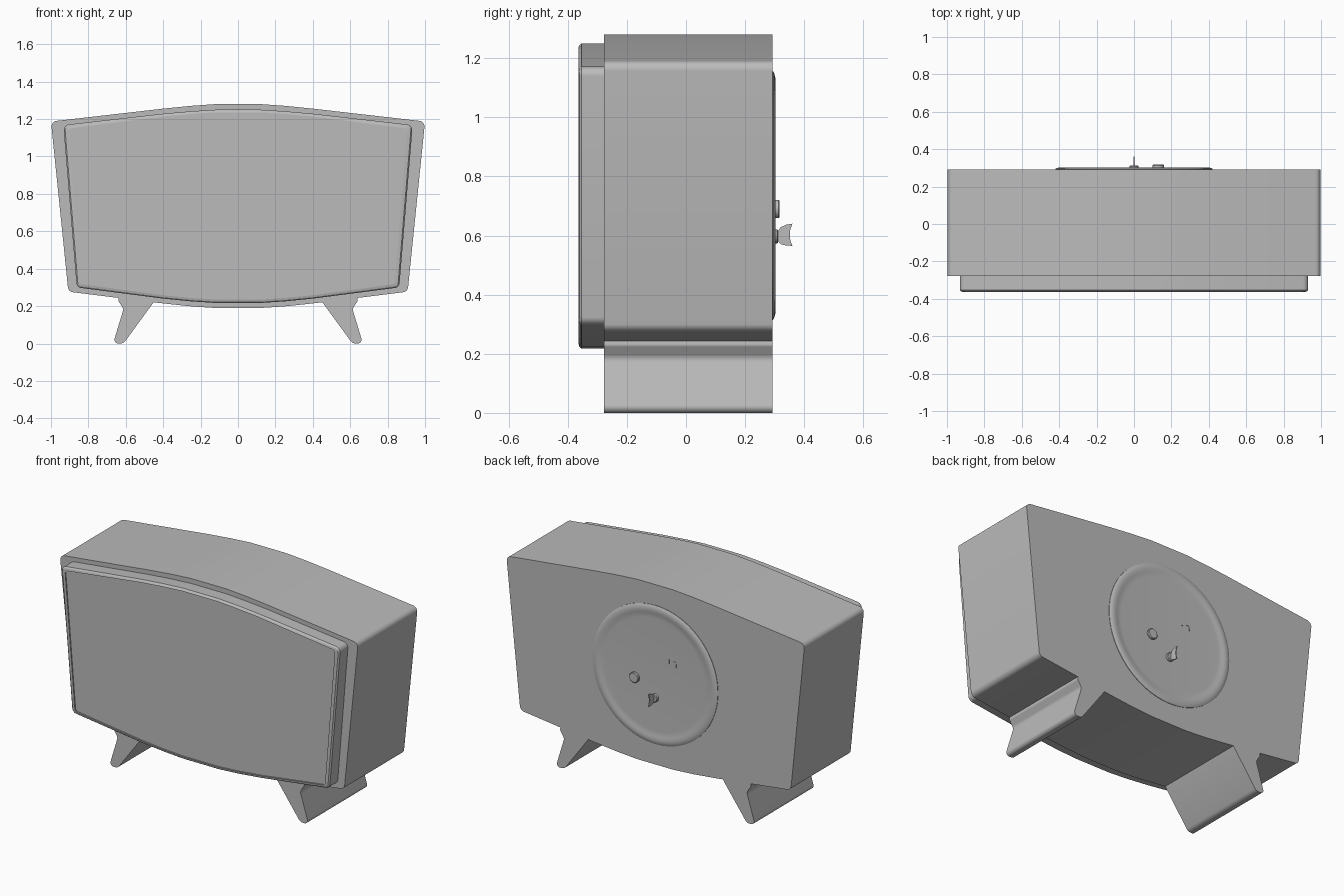
import bpy, bmesh, math
from mathutils import Vector, Matrix

if "Cube" in bpy.data.objects:
    bpy.data.objects.remove(bpy.data.objects["Cube"])

grey = bpy.data.materials.new("plain_grey")
grey.use_nodes = True
GREY = (0.5, 0.5, 0.5, 1)
grey.diffuse_color = GREY
grey.node_tree.nodes["Principled BSDF"].inputs["Base Color"].default_value = GREY


def finish(name, bm, angle=30):
    bmesh.ops.recalc_face_normals(bm, faces=bm.faces)
    mesh = bpy.data.meshes.new(name)
    bm.to_mesh(mesh)
    bm.free()
    mesh.materials.append(grey)
    ob = bpy.data.objects.new(name, mesh)
    bpy.context.collection.objects.link(ob)
    bpy.ops.object.select_all(action='DESELECT')
    bpy.context.view_layer.objects.active = ob
    ob.select_set(True)
    bpy.ops.object.shade_smooth_by_angle(angle=math.radians(angle))
    return ob


def fillet(points, segs=6):
    """Round each (x, z, radius) corner of a closed outline."""
    out = []
    for i, (x, z, r) in enumerate(points):
        p = Vector((x, z))
        if not r:
            out.append(p)
            continue
        a = (Vector(points[i - 1][:2]) - p).normalized()
        b = (Vector(points[(i + 1) % len(points)][:2]) - p).normalized()
        half = a.angle(b) / 2
        centre = p + (a + b).normalized() * r / math.sin(half)
        reach = r / math.tan(half)
        s, e = p + a * reach - centre, p + b * reach - centre
        for k in range(segs + 1):
            t = k / segs
            out.append(centre + (s * (1 - t) + e * t).normalized() * r)
    return out


def case_outline(xt, zt, xb, zb, crown, belly, r):
    """Tapered box outline with a bowed top and bottom."""
    half = [(0.12, crown, 0)]
    half += [(x, crown - (crown - zt) * f, 0) for x, f in ((0.25, 0.1), (0.4, 0.26))]
    half += [(xt, zt, r), (xb, zb, r)]
    half += [(x, belly + (zb - belly) * f, 0) for x, f in ((0.4, 0.28), (0.25, 0.1), (0.12, 0))]
    return fillet(half + [(-x, z, q) for x, z, q in reversed(half)])


def loft(name, loops, angle=30):
    """Skin a run of (y, outline) loops and cap both ends."""
    bm = bmesh.new()
    rings = [[bm.verts.new((p.x, y, p.y)) for p in loop] for y, loop in loops]
    for a, b in zip(rings, rings[1:]):
        for i in range(len(a)):
            bm.faces.new((a[i - 1], a[i], b[i], b[i - 1]))
    bm.faces.new(rings[0])
    bm.faces.new(rings[-1])
    return finish(name, bm, angle)


def lathe(name, profile, x, z, segs=64):
    """Spin (radius, y) points about a front-to-back axis."""
    circle = [Vector((math.cos(k * math.tau / segs), math.sin(k * math.tau / segs)))
              for k in range(segs)]
    return loft(name, [(y, [c * r + Vector((x, z)) for c in circle]) for r, y in profile])


# Main case
case = case_outline(1.0, 1.187, 0.907, 0.277, 1.28, 0.19, 0.03)
loft("case", [(-0.278, case), (0.292, case)])

# Front bezel with a slightly sunken panel
outer = case_outline(0.934, 1.168, 0.862, 0.3, 1.25, 0.217, 0.03)
lip = case_outline(0.926, 1.161, 0.855, 0.307, 1.243, 0.224, 0.025)
inner = case_outline(0.905, 1.15, 0.838, 0.317, 1.236, 0.235, 0.018)
panel = case_outline(0.9, 1.146, 0.833, 0.321, 1.231, 0.24, 0.015)
loft("bezel", [(-0.27, outer), (-0.353, outer), (-0.361, lip), (-0.364, inner),
               (-0.357, inner), (-0.357, panel)])

# Splayed legs running the full depth
leg = [(0.635, 0.27, 0), (0.64, 0.228, 0.015), (0.612, 0.185, 0.03), (0.668, 0.0, 0.02),
       (0.612, 0.0, 0.035), (0.455, 0.215, 0), (0.44, 0.25, 0)]
for side, sign in (("left", 1), ("right", -1)):
    outline = [Vector((p.x * sign, p.y)) for p in fillet(leg)]
    loft(side + "_leg", [(-0.278, outline), (0.292, outline)])

# Round back cover with a raised rim
lathe("back_cover", [(0.42, 0.28), (0.42, 0.295), (0.412, 0.299), (0.4, 0.302), (0.387, 0.302),
                     (0.373, 0.3), (0.36, 0.297), (0.34, 0.296)], 0, 0.735, 96)

# Setting knob and winding key
lathe("setting_knob", [(0.02, 0.29), (0.02, 0.3), (0.031, 0.302), (0.031, 0.313),
                       (0.027, 0.317)], 0.13, 0.69, 32)
lathe("key_stem", [(0.024, 0.29), (0.024, 0.308), (0.02, 0.312)], 0, 0.597, 32)

wing = [(0.308, 0.585), (0.32, 0.571), (0.34, 0.566), (0.36, 0.565), (0.353, 0.583), (0.351, 0.602),
        (0.353, 0.621), (0.36, 0.64), (0.34, 0.637), (0.32, 0.628), (0.308, 0.609)]
bm = bmesh.new()
face = bm.faces.new([bm.verts.new((-0.003, y, z)) for y, z in wing])
new = bmesh.ops.extrude_face_region(bm, geom=[face])["geom"]
bmesh.ops.translate(bm, vec=(0.006, 0, 0), verts=[v for v in new if isinstance(v, bmesh.types.BMVert)])
finish("key_wing", bm)

# Tiny regulator marks on the cover
for i, (x, z, w, h) in enumerate(((-0.09, 0.84, 0.012, 0.024), (-0.13, 0.845, 0.022, 0.008),
                                  (-0.14, 0.825, 0.006, 0.02))):
    bm = bmesh.new()
    bmesh.ops.create_cube(bm, size=1, matrix=Matrix.Translation((x, 0.2965, z)) @
                          Matrix.Diagonal((w, 0.004, h, 1)))
    finish("regulator_mark_%d" % (i + 1), bm)
